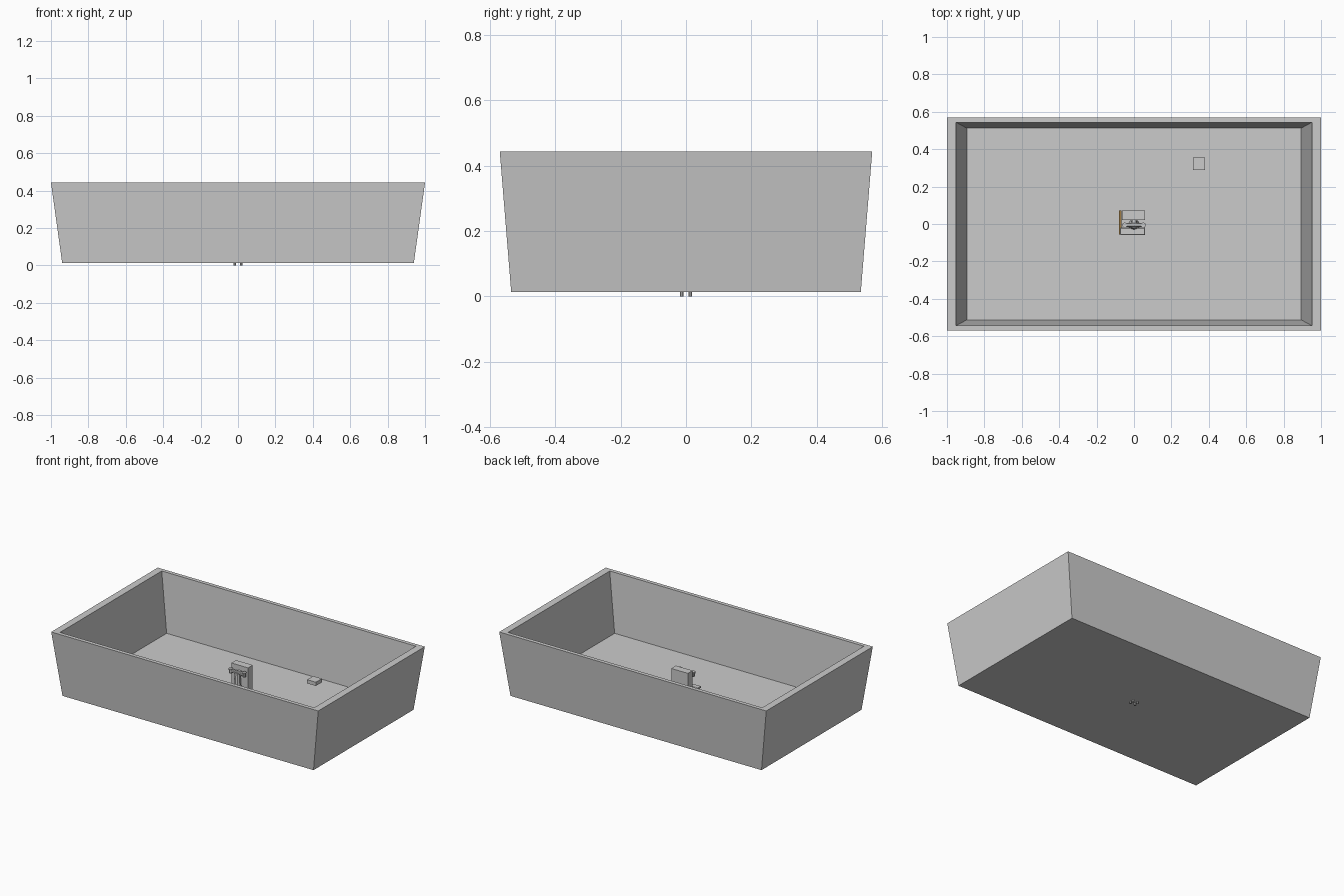
import bpy, bmesh

if "Cube" in bpy.data.objects:
    bpy.data.objects.remove(bpy.data.objects["Cube"])


def mesh_object(name, bm):
    bmesh.ops.recalc_face_normals(bm, faces=bm.faces)
    me = bpy.data.meshes.new(name)
    bm.to_mesh(me)
    bm.free()
    ob = bpy.data.objects.new(name, me)
    bpy.context.collection.objects.link(ob)
    return ob


def box(name, x0, x1, y0, y1, z0, z1, bevel=0):
    bm = bmesh.new()
    bmesh.ops.create_cube(bm, size=1)
    for v in bm.verts:
        v.co = ((x0 + x1) / 2 + v.co.x * (x1 - x0),
                (y0 + y1) / 2 + v.co.y * (y1 - y0),
                (z0 + z1) / 2 + v.co.z * (z1 - z0))
    if bevel:
        bmesh.ops.bevel(bm, geom=bm.edges[:], offset=bevel, segments=1, affect='EDGES')
    return mesh_object(name, bm)


def cone(name, x, y, z0, z1, r0, r1, sides=10):
    bpy.ops.mesh.primitive_cone_add(vertices=sides, radius1=r0, radius2=r1, depth=z1 - z0,
                                    location=(x, y, (z0 + z1) / 2))
    bpy.context.object.name = name


# Open tray with sloping walls: outer base, outer rim, inner rim, inner floor
bm = bmesh.new()
rings = []
for hx, hy, z in [(0.94, 0.535, 0.013), (1.0, 0.57, 0.443),
                  (0.952, 0.544, 0.443), (0.893, 0.512, 0.049)]:
    rings.append([bm.verts.new((sx * hx, sy * hy, z))
                  for sx, sy in ((-1, -1), (1, -1), (1, 1), (-1, 1))])
for a, b in zip(rings, rings[1:]):
    for i in range(4):
        j = (i + 1) % 4
        bm.faces.new((a[i], a[j], b[j], b[i]))
bm.faces.new(rings[0])
bm.faces.new(rings[-1])
mesh_object("tray", bm)

# Small raised block
box("small_block", 0.315, 0.38, 0.29, 0.355, 0.118, 0.143)

# Upright slab in the middle
box("slab", -0.065, 0.06, 0.022, 0.072, 0.05, 0.257)

# Brown strip beside the slab
strip = box("brown_strip", -0.08, -0.066, -0.055, 0.072, 0.05, 0.062)
brown = bpy.data.materials.new("brown")
brown.diffuse_color = (0.35, 0.2, 0.06, 1)
brown.use_nodes = True
brown.node_tree.nodes["Principled BSDF"].inputs["Base Color"].default_value = brown.diffuse_color
strip.data.materials.append(brown)

# Fixture in front of the slab: column, crossbar, knobs and lower tray
cone("column", 0, -0.005, 0.05, 0.22, 0.03, 0.018)
box("crossbar", -0.055, 0.055, -0.016, 0.006, 0.212, 0.23, 0.004)
box("bracket", -0.012, 0.012, 0, 0.024, 0.19, 0.225)
for side in (-1, 1):
    cone("knob", side * 0.05, -0.006, 0.205, 0.236, 0.011, 0.014)
    box("side_post", side * 0.04 - 0.008, side * 0.04 + 0.008, -0.045, -0.025, 0.05, 0.12)
    for y in (-0.013, 0.013):
        cone("foot", side * 0.017, y, 0, 0.05, 0.006, 0.006, 8)
box("lower_ledge", -0.075, 0.06, -0.058, -0.02, 0.112, 0.124, 0.003)
